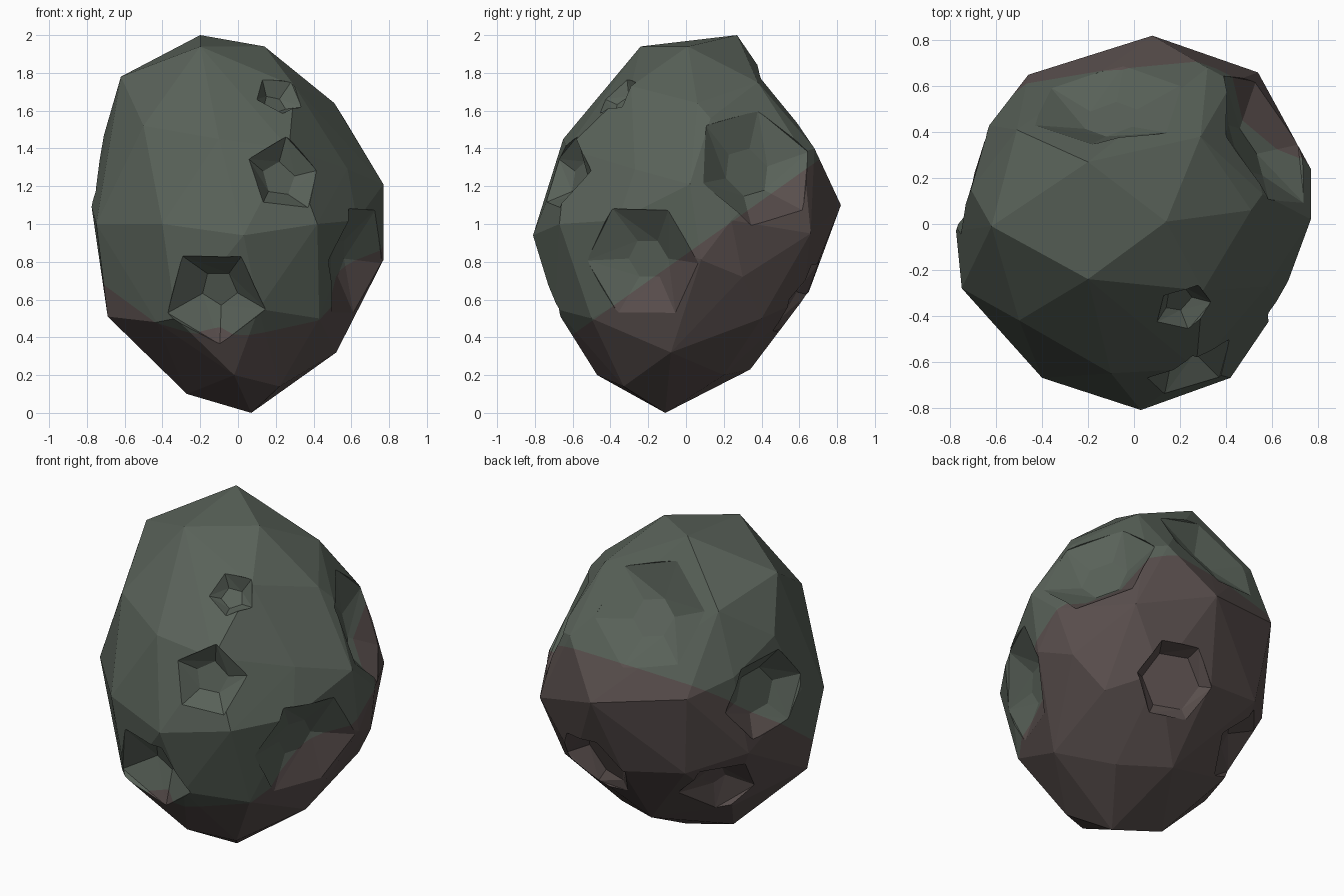
import bpy, bmesh, math
from mathutils import Vector
from mathutils.bvhtree import BVHTree

if "Cube" in bpy.data.objects:
    bpy.data.objects.remove(bpy.data.objects["Cube"])


def material(name, rgb):
    m = bpy.data.materials.new(name)
    m.diffuse_color = (*rgb, 1)
    m.use_nodes = True
    m.node_tree.nodes["Principled BSDF"].inputs["Base Color"].default_value = m.diffuse_color
    return m


def make_object(name, bm):
    me = bpy.data.meshes.new(name)
    bm.to_mesh(me)
    ob = bpy.data.objects.new(name, me)
    bpy.context.collection.objects.link(ob)
    return ob


# Faceted rock body: convex hull of its corner points
corners = [
    (-.2, .27, 2), (-.2, -.24, 1.94), (.14, .01, 1.94), (-.62, -.01, 1.78),
    (-.5, -.42, 1.52), (-.1, -.65, 1.45), (.27, -.63, 1.4), (.3, -.29, 1.73),
    (.51, .06, 1.64), (.58, -.27, 1.29), (.29, .38, 1.75), (-.51, .41, 1.67),
    (.03, -.81, .94), (-.4, -.67, 1), (.42, -.67, 1), (-.75, -.28, 1),
    (-.775, -.03, 1.09), (-.71, .15, 1.47), (-.63, .43, 1.3), (-.46, .65, 1.2),
    (.08, .82, 1.1), (.54, .66, .95), (.32, .68, 1.4), (.77, .02, 1.21),
    (.77, .24, 1.02), (.77, .08, .81), (.63, -.36, 1.02), (-.69, -.2, .51),
    (-.43, -.52, .48), (.11, -.69, .55), (-.33, -.63, .5), (.43, -.5, .5),
    (.7, .3, .72), (.52, -.08, .32), (.55, .4, .5), (-.02, -.47, .2),
    (-.27, -.08, .1), (.22, -.33, .14), (.07, -.11, 0), (0, .34, .23),
    (.3, .2, .2), (-.02, .65, .64), (.33, .62, .6), (-.4, .58, .7),
    (-.66, .33, .8), (-.47, .22, .38), (.56, .13, 1.56), (.43, .62, 1.38),
]
bm = bmesh.new()
for c in corners:
    bm.verts.new(c)
res = bmesh.ops.convex_hull(bm, input=bm.verts)
loose = {g for g in res["geom_interior"] + res["geom_unused"]
         if isinstance(g, bmesh.types.BMVert)}
bmesh.ops.delete(bm, geom=list(loose), context='VERTS')
bmesh.ops.recalc_face_normals(bm, faces=bm.faces)
tree = BVHTree.FromBMesh(bm)
rock = make_object("asteroid", bm)
bm.free()
bpy.context.view_layer.objects.active = rock

# Craters: centre, rim radius, sides, turn in degrees, floor ratio, depth
craters = [
    ((.215, -.36, 1.675), .135, 5, 38, .48, .06),
    ((.25, -.64, 1.26), .212, 5, 82, .45, .08),
    ((-.12, -.66, .62), .275, 5, 55, .36, .12),
    ((.67, -.245, .79), .325, 6, 0, .34, .09),
    ((.57, .37, 1.3), .34, 6, 14, .4, .09),
    ((-.7, .215, 1.13), .27, 6, 10, .5, .09),
    ((-.12, .54, 1.6), .34, 6, 11, .36, .07),
    ((.21, .62, .6), .235, 6, 0, .72, .07),
    ((-.45, .33, .56), .23, 5, 60, .3, .07),
]


def crater_cutter(centre, radius, sides, turn, ratio, depth):
    """Lofted plug whose middle ring lies on the rock surface."""
    c = Vector(centre)
    n = Vector((c.x / .6, c.y / .67, c.z - 1)).normalized()
    t1 = Vector((0, 0, 1)).cross(n).normalized()
    t2 = n.cross(t1)
    rim = []
    for i in range(sides):
        a = math.radians(turn) + math.tau * i / sides
        p = c + radius * (t1 * math.cos(a) + t2 * math.sin(a))
        hit = tree.ray_cast(p + n * 2, -n)[0]
        rim.append((hit or p) + n * .003)
    mid = sum(rim, Vector()) / sides
    floor = [mid + (p - mid - n * (p - mid).dot(n)) * ratio - n * depth for p in rim]
    top = [p + n * .5 for p in rim]
    b = bmesh.new()
    rings = [[b.verts.new(p) for p in ring] for ring in (floor, rim, top)]
    for lo, hi in zip(rings, rings[1:]):
        for i in range(sides):
            j = (i + 1) % sides
            b.faces.new((lo[i], lo[j], hi[j], hi[i]))
    b.faces.new(rings[0][::-1])
    b.faces.new(rings[2])
    bmesh.ops.triangulate(b, faces=b.faces)
    bmesh.ops.recalc_face_normals(b, faces=b.faces)
    ob = make_object("crater_cutter", b)
    ob.hide_render = True
    b.free()
    return ob


for spec in craters:
    cutter = crater_cutter(*spec)
    mod = rock.modifiers.new("crater", 'BOOLEAN')
    mod.operation = 'DIFFERENCE'
    mod.solver = 'EXACT'
    mod.object = cutter
    bpy.ops.object.modifier_apply(modifier=mod.name)
    bpy.data.objects.remove(cutter, do_unlink=True)

# Two colours split by a tilted plane
rock.data.materials.clear()
rock.data.materials.append(material("grey_green", (.10, .122, .10)))
rock.data.materials.append(material("grey_brown", (.10, .077, .074)))
origin, normal = Vector((0, 0, .84)), Vector((0, -.71, 1)).normalized()
bm = bmesh.new()
bm.from_mesh(rock.data)
bmesh.ops.bisect_plane(bm, geom=bm.verts[:] + bm.edges[:] + bm.faces[:],
                       dist=1e-5, plane_co=origin, plane_no=normal)
for f in bm.faces:
    f.smooth = False
    f.material_index = int((f.calc_center_median() - origin).dot(normal) < 0)
bm.to_mesh(rock.data)
bm.free()
